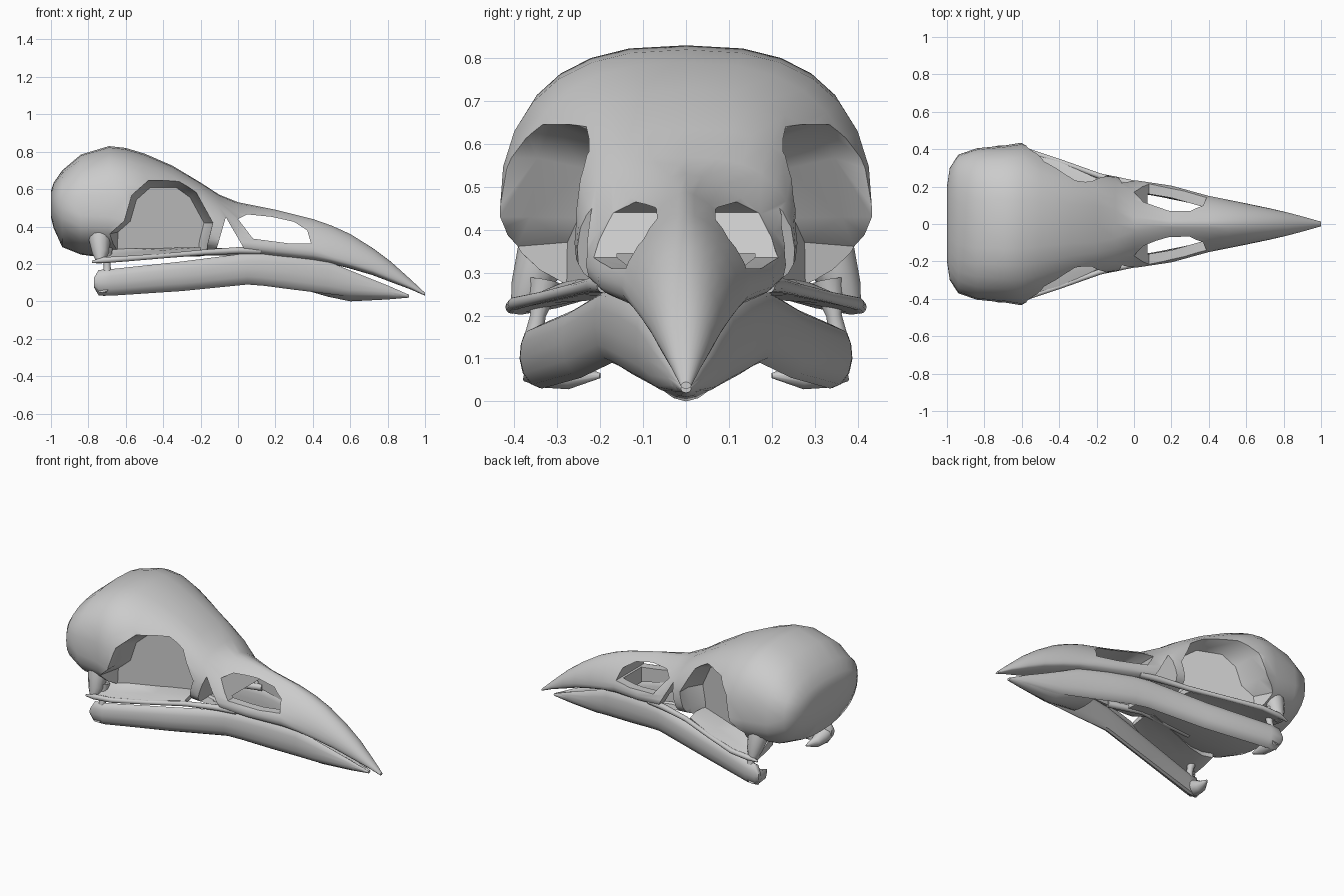
import bpy, bmesh, math
from mathutils import Vector

if "Cube" in bpy.data.objects:
    bpy.data.objects.remove(bpy.data.objects["Cube"])


def loft(name, rings, mirror=False):
    """Skin a list of equal-length point rings and cap both ends."""
    bm = bmesh.new()
    vs = [[bm.verts.new(p) for p in r] for r in rings]
    n = len(vs[0])
    for a, b in zip(vs, vs[1:]):
        for i in range(n):
            j = (i + 1) % n
            bm.faces.new((a[i], a[j], b[j], b[i]))
    bm.faces.new(vs[0])
    bm.faces.new(vs[-1])
    bmesh.ops.recalc_face_normals(bm, faces=bm.faces)
    if bm.calc_volume(signed=True) < 0:
        bmesh.ops.reverse_faces(bm, faces=bm.faces)
    me = bpy.data.meshes.new(name)
    bm.to_mesh(me)
    bm.free()
    ob = bpy.data.objects.new(name, me)
    bpy.context.collection.objects.link(ob)
    if mirror:
        ob.modifiers.new("mirror", 'MIRROR').use_axis = (False, True, False)
    return ob


def spow(v, e):
    return math.copysign(abs(v) ** e, v) if abs(v) > 1e-9 else 0


def section(x, zt, zw, zb, w, nu, nl, count=28):
    """Superellipse cross-section, widest at height zw."""
    ring = []
    for i in range(count):
        t = 2 * math.pi * i / count
        c, s = math.cos(t), math.sin(t)
        n, h = (nu, zt - zw) if s >= 0 else (nl, zw - zb)
        ring.append((x, w * spow(c, 2 / n), zw + h * spow(s, 2 / n)))
    return ring


def tube(name, stations, sides=12):
    """Mirrored tapering bar through (point, radius) stations."""
    pts = [Vector(p) for p, r in stations]
    rings = []
    for i, (p, r) in enumerate(stations):
        d = (pts[min(i + 1, len(pts) - 1)] - pts[max(i - 1, 0)]).normalized()
        ref = Vector((0, 0, 1)) if abs(d.z) < 0.8 else Vector((1, 0, 0))
        u = d.cross(ref).normalized()
        v = d.cross(u)
        rings.append([pts[i] + r * (math.cos(a) * u + math.sin(a) * v)
                      for a in (2 * math.pi * k / sides for k in range(sides))])
    return loft(name, rings, True)


def cut(ob, cutter):
    m = ob.modifiers.new("cut", 'BOOLEAN')
    m.operation, m.solver, m.object = 'DIFFERENCE', 'EXACT', cutter
    cutter.hide_render = True
    bpy.context.view_layer.update()
    dg = bpy.context.evaluated_depsgraph_get()
    me = bpy.data.meshes.new_from_object(ob.evaluated_get(dg))
    ob.modifiers.clear()
    ob.data = me
    bpy.data.objects.remove(cutter)


# Braincase and upper beak: x, top, widest height, bottom, half width, exponents
upper = loft("cranium_and_upper_beak", [section(*s) for s in [
    (-1.0, .59, .53, .45, .20, 2.3, 2.3),
    (-.985, .635, .52, .39, .30, 2.3, 2.3),
    (-.94, .70, .50, .29, .37, 2.5, 2.3),
    (-.84, .785, .46, .25, .405, 2.6, 2.3),
    (-.69, .83, .45, .23, .42, 2.6, 2.2),
    (-.60, .82, .43, .23, .435, 2.5, 2.2),
    (-.50, .79, .42, .23, .40, 2.5, 2.2),
    (-.35, .725, .40, .235, .33, 2.6, 2.2),
    (-.20, .635, .38, .245, .265, 3.0, 2.5),
    (-.10, .57, .36, .25, .255, 2.5, 3),
    (.0, .53, .32, .25, .235, 1.6, 3),
    (.20, .49, .29, .23, .205, 1.25, 3),
    (.40, .44, .27, .21, .15, 1.5, 3),
    (.50, .405, .24, .20, .13, 1.7, 3),
    (.60, .36, .215, .175, .11, 1.8, 3),
    (.72, .285, .18, .14, .085, 1.9, 3),
    (.82, .21, .14, .102, .062, 2, 3),
    (.92, .12, .085, .065, .035, 2, 2.5),
    (1.0, .045, .036, .03, .012, 2, 2)]])

# Eye sockets with a slanted inner wall
orbit = [(-.70, .12), (-.69, .36), (-.61, .43), (-.57, .57), (-.48, .65),
         (-.31, .65), (-.22, .585), (-.13, .42), (-.16, .30), (-.17, .12)]
for side in (-1, 1):
    rings = []
    for y, k in ((.6, 1.0), (.1, .98), (.0, .82)):
        ring = []
        for x, z in orbit:
            px, pz = -.42 + (x + .42) * k, .42 + (z - .42) * k
            wall = .30 - (px + .7) * .40
            ring.append((px, side * (y if y > .5 else wall + y), pz))
        rings.append(ring)
    cut(upper, loft("orbit_cutter", rings))

# Nostril and preorbital openings, pierced from side to side
nostril = [(.0, .44), (.05, .465), (.18, .452), (.30, .425), (.37, .38),
           (.39, .31), (.27, .31), (.08, .335)]
preorbital = [(-.115, .278), (-.065, .45), (.035, .278)]
for poly in (nostril, preorbital):
    cut(upper, loft("side_cutter", [[(x, y, z) for x, z in poly] for y in (-.7, .7)]))

# Hollow palate below the nostrils
half = [(-.06, .165), (.05, .165), (.2, .14), (.375, .09)]
outline = half + [(x, -y) for x, y in reversed(half)]
cut(upper, loft("palate_cutter", [[(x, y, z) for x, y in outline] for z in (.1, .345)]))

# Sloping socket floor reaching out to the cheek bar
rings = []
for x, yi, yo, zo in [(-.76, .22, .385, .212), (-.70, .24, .405, .215),
                      (-.60, .22, .40, .225), (-.40, .14, .335, .243),
                      (-.20, .07, .245, .26)]:
    prof = [(yi, .33), (yi + .03, .285), ((yi + yo) / 2 + .03, zo + .03),
            (yo, zo + .012), (yo, zo - .01), ((yi + yo) / 2, zo + .005), (yi, .24)]
    rings.append([(x, y, z) for y, z in prof])
loft("socket_floor", rings, True)

# Cheek bars, palate rods and jaw joint bones
tube("cheek_bar", [((-.78, .40, .211), .006), ((-.72, .405, .22), .016),
                   ((-.60, .40, .228), .015), ((-.40, .335, .243), .013),
                   ((-.18, .255, .262), .015), ((.0, .215, .272), .018),
                   ((.12, .19, .27), .018)])
tube("postorbital_process", [((-.74, .30, .46), .06), ((-.74, .335, .34), .06),
                             ((-.735, .365, .26), .045), ((-.735, .385, .215), .025)])
tube("palate_rod", [((-.5, .12, .25), .02), ((-.15, .11, .265), .02), ((.05, .17, .265), .02)])
tube("jaw_joint", [((-.71, .33, .28), .04), ((-.70, .345, .20), .018), ((-.70, .355, .15), .022)])

# Lower jaw branches: x, y, top, bottom, half thickness
rings = []
for x, y, zt, zb, t in [(-.77, .365, .125, .075, .015), (-.745, .36, .168, .032, .028),
                        (-.68, .355, .172, .03, .032), (-.30, .262, .213, .055, .028),
                        (.05, .188, .258, .09, .026), (.14, .172, .257, .083, .026),
                        (.30, .137, .243, .062, .024), (.48, .095, .215, .04, .022),
                        (.60, .068, .165, .025, .02), (.80, .03, .085, .022, .012),
                        (.91, .006, .037, .022, .006)]:
    ring = []
    for k in range(12):
        a = 2 * math.pi * k / 12
        dz = math.sin(a)
        # The lower edge rolls inward
        roll = -.6 * t * max(0, -dz) ** 2
        ring.append((x, y + t * spow(math.cos(a), .8) + roll,
                     (zt + zb) / 2 + (zt - zb) / 2 * dz))
    rings.append(ring)
loft("lower_jaw_branch", rings, True)

# Inward spur at the back of each jaw branch
tube("jaw_spur", [((-.725, .365, .09), .045), ((-.72, .32, .075), .045),
                  ((-.715, .27, .06), .032), ((-.70, .20, .06), .006)])

# Joined front of the lower jaw
loft("lower_jaw_tip", [section(*s, 16) for s in [
    (.36, .11, .10, .06, .12, 3, 2.2), (.48, .13, .10, .025, .105, 3, 1.9),
    (.60, .12, .09, .0, .085, 3, 1.8), (.80, .07, .055, .01, .042, 3, 1.9),
    (.915, .036, .03, .02, .012, 2, 2)]])

# Smooth bone with crisp rims
bpy.ops.object.select_all(action='DESELECT')
for ob in bpy.context.scene.objects:
    ob.select_set(True)
    bpy.context.view_layer.objects.active = ob
bpy.ops.object.shade_smooth_by_angle(angle=math.radians(42))
